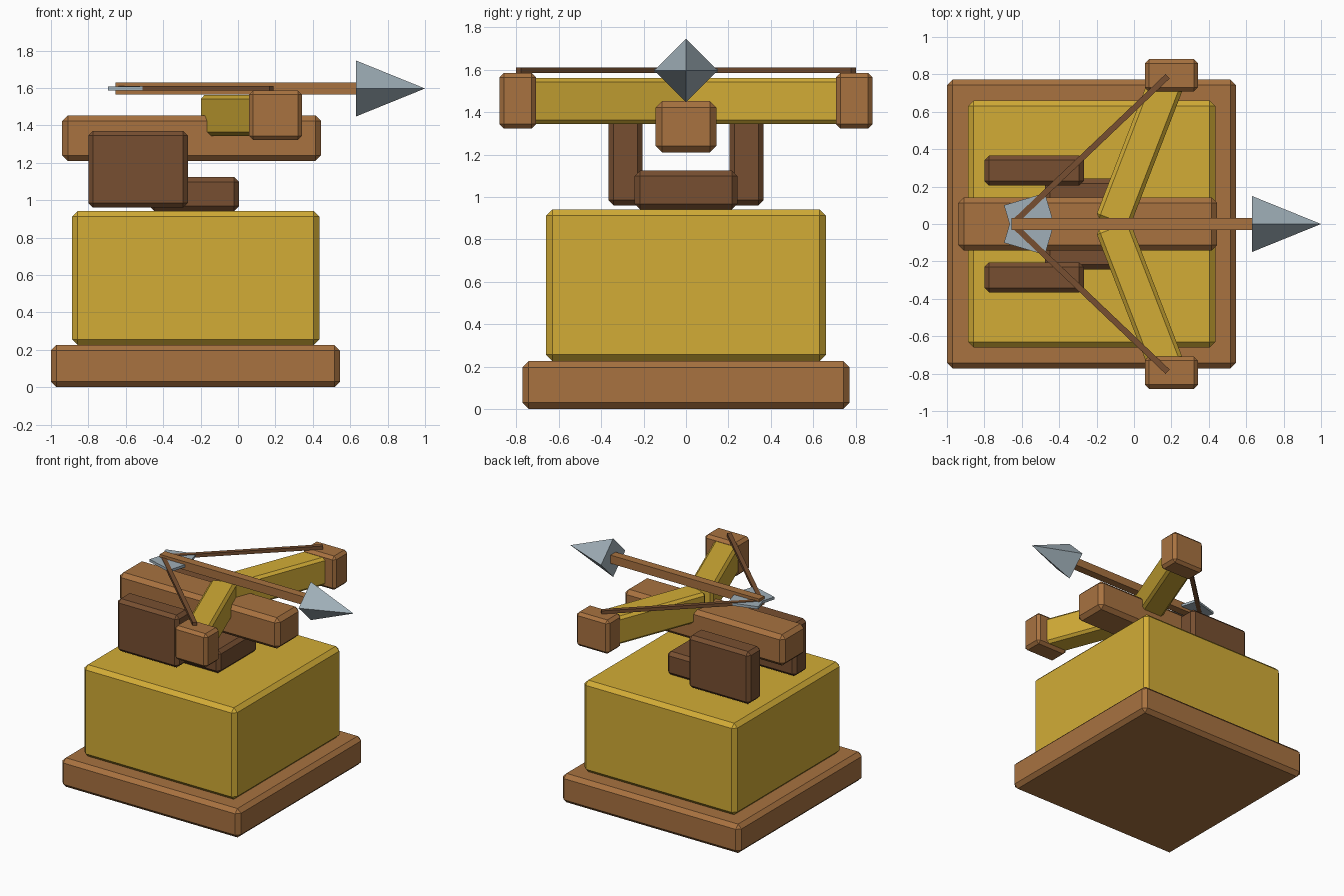
import bpy, bmesh, math
from mathutils import Vector

if "Cube" in bpy.data.objects:
    bpy.data.objects.remove(bpy.data.objects["Cube"])


def material(name, rgb):
    lin = [((c / 255 + 0.055) / 1.055) ** 2.4 for c in rgb]
    m = bpy.data.materials.new(name)
    m.diffuse_color = (*lin, 1)
    m.use_nodes = True
    m.node_tree.nodes["Principled BSDF"].inputs["Base Color"].default_value = m.diffuse_color
    return m


GOLD = material("gold", (210, 172, 54))
BROWN = material("brown wood", (168, 114, 64))
DARK = material("dark wood", (119, 79, 49))
STEEL = material("steel", (160, 175, 184))


def box(name, centre, size, mat, bevel=0.0, angle=0.0):
    """Box turned about z, with a one-step chamfer on all edges."""
    bm = bmesh.new()
    bmesh.ops.create_cube(bm, size=1)
    bmesh.ops.scale(bm, vec=size, verts=bm.verts)
    if bevel:
        bmesh.ops.bevel(bm, geom=bm.edges[:], offset=bevel, segments=1,
                        affect='EDGES', profile=0.5)
    me = bpy.data.meshes.new(name)
    bm.to_mesh(me)
    bm.free()
    me.materials.append(mat)
    ob = bpy.data.objects.new(name, me)
    ob.location = centre
    ob.rotation_euler.z = angle
    bpy.context.collection.objects.link(ob)
    return ob


def span(name, lo, hi, mat, bevel=0.0):
    """Upright box between two corners."""
    lo, hi = Vector(lo), Vector(hi)
    return box(name, (lo + hi) / 2, hi - lo, mat, bevel)


def bar(name, a, b, width, height, mat, bevel=0.0):
    """Level bar running from point a to point b."""
    a, b = Vector(a), Vector(b)
    d = b - a
    return box(name, (a + b) / 2, (d.length, width, height), mat, bevel,
               math.atan2(d.y, d.x))


# Plinth, body and turntable
span("base", (-1, -0.772, 0), (0.545, 0.772, 0.226), BROWN, 0.03)
span("body", (-0.887, -0.66, 0.226), (0.435, 0.66, 0.942), GOLD, 0.03)
span("turntable", (-0.475, -0.243, 0.942), (0.005, 0.243, 1.124), DARK, 0.026)

# Crossbow stock
span("stock", (-0.94, -0.143, 1.21), (0.445, 0.143, 1.452), BROWN, 0.03)

# Mirrored parts
for s, side in ((1, "left"), (-1, "right")):
    y0, y1 = sorted((s * 0.205, s * 0.366))
    span(f"side_plate_{side}", (-0.8, y0, 0.96), (-0.268, y1, 1.37), DARK, 0.025)
    bar(f"bow_arm_{side}", (-0.117, s * 0.004, 1.453), (0.185, s * 0.785, 1.453),
        0.19, 0.218, GOLD, 0.02)
    y0, y1 = sorted((s * 0.708, s * 0.881))
    span(f"bow_tip_{side}", (0.058, y0, 1.322), (0.342, y1, 1.586), BROWN, 0.022)
    bar(f"string_{side}", (-0.645, s * 0.005, 1.598), (0.18, s * 0.79, 1.598),
        0.032, 0.026, DARK)
    box(f"fletching_{side}", (-0.563, s * 0.056, 1.597), (0.228, 0.16, 0.02),
        STEEL, 0, s * math.radians(16.5))

# Arrow shaft and four-sided head
span("arrow_shaft", (-0.655, -0.032, 1.565), (0.64, 0.032, 1.63), BROWN)
bpy.ops.mesh.primitive_cone_add(vertices=4, radius1=0.15, radius2=0, depth=0.37,
                                location=(0.815, 0, 1.597),
                                rotation=(0, math.pi / 2, 0))
head = bpy.context.object
head.name = "arrow_head"
head.data.materials.append(STEEL)
